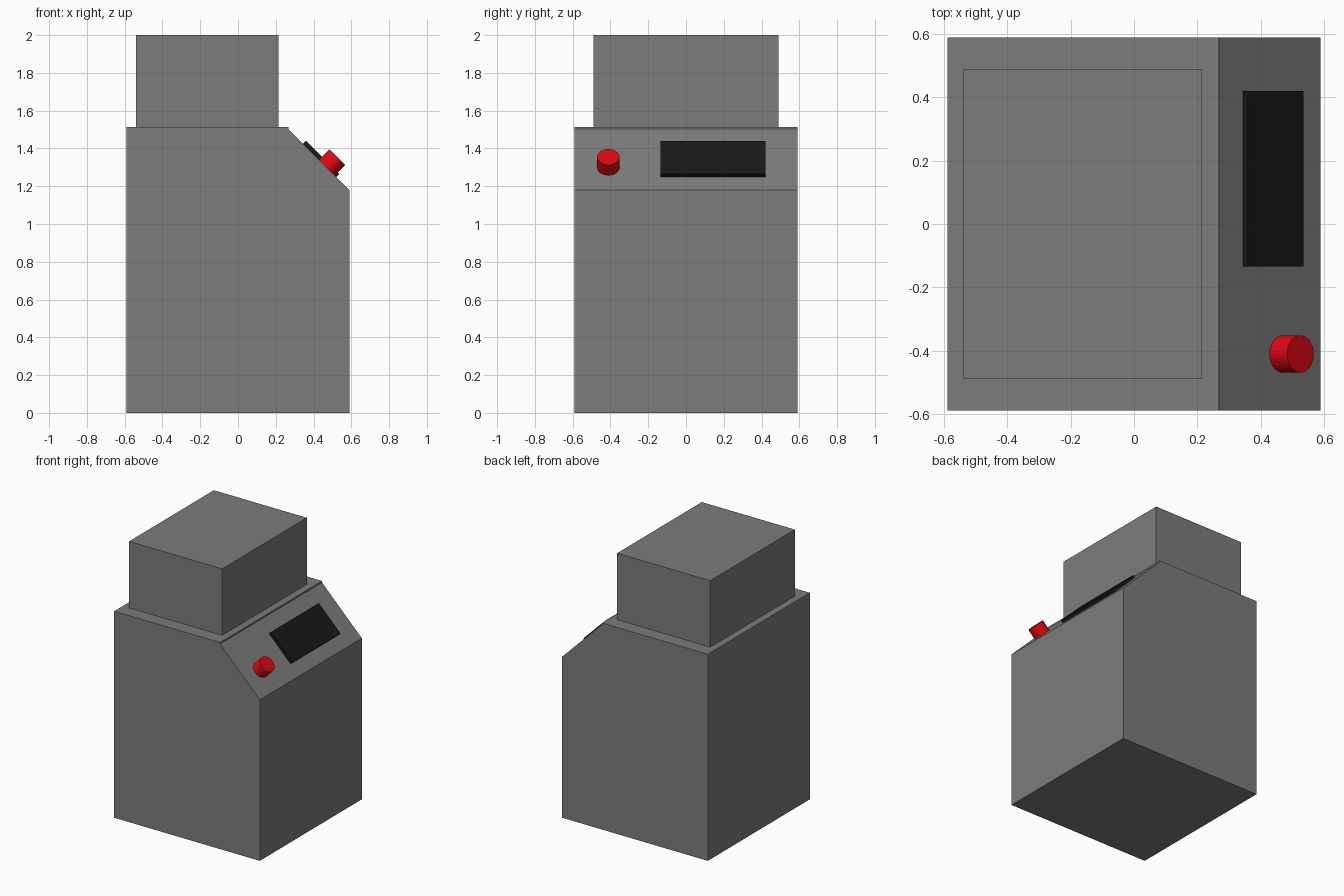
import bpy, bmesh
from math import radians
from mathutils import Matrix, Vector

if "Cube" in bpy.data.objects:
    bpy.data.objects.remove(bpy.data.objects["Cube"])

TILT = Matrix.Rotation(radians(45), 4, 'Y')  # local z -> panel normal (+x, +z)
GREY = (0.2, 0.2, 0.2)
BLACK = (0.009, 0.009, 0.009)
RED = (0.75, 0.002, 0.006)


def finish(bm, name, color, matrix=Matrix()):
    bmesh.ops.recalc_face_normals(bm, faces=bm.faces)
    bm.transform(matrix)
    mesh = bpy.data.meshes.new(name)
    bm.to_mesh(mesh)
    bm.free()
    obj = bpy.data.objects.new(name, mesh)
    bpy.context.collection.objects.link(obj)
    mat = bpy.data.materials.new(name + "_material")
    mat.diffuse_color = (*color, 1)
    mat.use_nodes = True
    mat.node_tree.nodes["Principled BSDF"].inputs["Base Color"].default_value = mat.diffuse_color
    mesh.materials.append(mat)
    return obj


def box(name, size, center, color, rotation=Matrix()):
    bm = bmesh.new()
    bmesh.ops.create_cube(bm, size=1)
    bm.transform(Matrix.Diagonal((*size, 1)))
    return finish(bm, name, color, Matrix.Translation(center) @ rotation)


# Cabinet: side profile with sloped control panel, extruded along y
profile = [(-0.59, 0), (0.59, 0), (0.59, 1.18), (0.268, 1.502),
           (0.268, 1.513), (-0.59, 1.513)]
bm = bmesh.new()
face = bm.faces.new([bm.verts.new((x, -0.59, z)) for x, z in profile])
ext = bmesh.ops.extrude_face_region(bm, geom=[face])
bmesh.ops.translate(bm, vec=(0, 1.18, 0),
                    verts=[v for v in ext["geom"] if isinstance(v, bmesh.types.BMVert)])
finish(bm, "cabinet", GREY)

# Upper housing
box("upper_housing", (0.754, 0.98, 0.487), (-0.162, 0, 1.7565), GREY)

# Display lying on the sloped panel
normal = TILT @ Vector((0, 0, 1))
box("display", (0.248, 0.555, 0.024),
    Vector((0.4325, 0.1435, 1.3375)) + normal * 0.0095, BLACK, TILT)

# Red push button
bm = bmesh.new()
bmesh.ops.create_cone(bm, cap_ends=True, segments=32, radius1=0.059, radius2=0.059, depth=0.079)
finish(bm, "push_button", RED,
       Matrix.Translation(Vector((0.47, -0.411, 1.299)) + normal * 0.0395) @ TILT)
